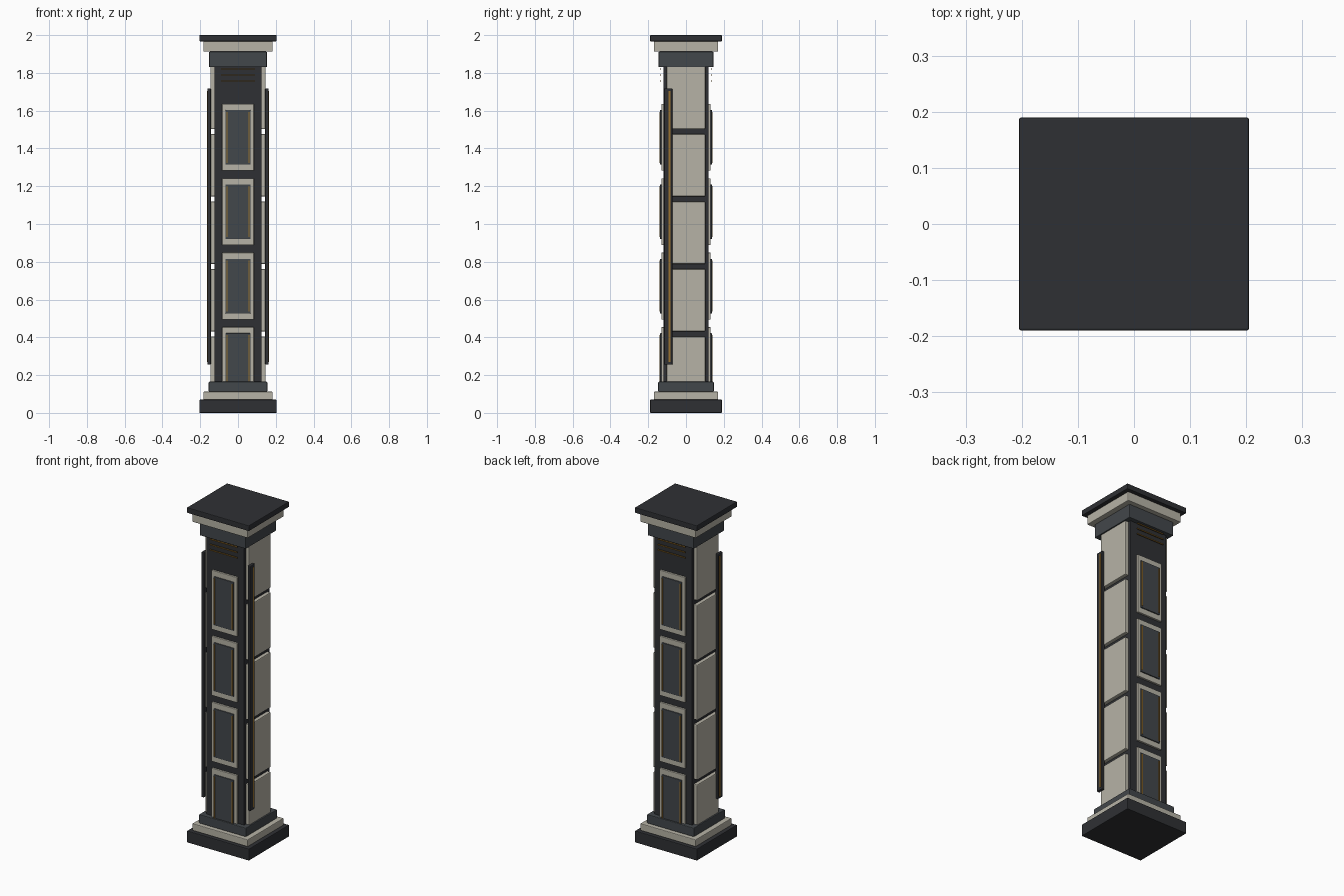
import bpy, bmesh

if "Cube" in bpy.data.objects:
    bpy.data.objects.remove(bpy.data.objects["Cube"])


def material(name, rgb):
    m = bpy.data.materials.new(name)
    m.diffuse_color = (*rgb, 1)
    m.use_nodes = True
    m.node_tree.nodes["Principled BSDF"].inputs["Base Color"].default_value = m.diffuse_color
    return m


DARK = material("charcoal", (0.028, 0.030, 0.034))
SLATE = material("slate", (0.055, 0.063, 0.070))
CREAM = material("cream", (0.47, 0.45, 0.38))
GOLD = material("gold", (0.32, 0.17, 0.03))


def box(name, x, y, z, mat, bevel=0.0):
    """Box from (min, max) ranges on each axis, with an optional chamfer."""
    bm = bmesh.new()
    bmesh.ops.create_cube(bm, size=1)
    for v in bm.verts:
        v.co = [r[0] + (c + 0.5) * (r[1] - r[0]) for c, r in zip(v.co, (x, y, z))]
    if bevel:
        bmesh.ops.bevel(bm, geom=bm.edges[:], offset=bevel, segments=2,
                        profile=0.5, affect='EDGES')
    me = bpy.data.meshes.new(name)
    bm.to_mesh(me)
    bm.free()
    me.materials.append(mat)
    ob = bpy.data.objects.new(name, me)
    bpy.context.collection.objects.link(ob)
    return ob


def sym(h):
    return (-h, h)


def span(side, a, b):
    return tuple(sorted((side * a, side * b)))


# Stepped base and capital
for name, hx, hy, z0, z1, mat in (
        ("base_plinth", 0.205, 0.19, 0.0, 0.07, DARK),
        ("base_step", 0.183, 0.17, 0.07, 0.112, CREAM),
        ("base_collar", 0.155, 0.147, 0.112, 0.165, SLATE),
        ("capital_collar", 0.153, 0.145, 1.83, 1.912, SLATE),
        ("capital_step", 0.183, 0.17, 1.912, 1.967, CREAM),
        ("capital_slab", 0.205, 0.19, 1.967, 2.0, DARK)):
    box(name, sym(hx), sym(hy), (z0, z1), mat, 0.004)

# Shaft core
box("shaft_core", sym(0.125), sym(0.12), (0.11, 1.84), DARK, 0.004)

# Front and back: framed panels with gold edge strips, and gold lines on top
for s, face in ((-1, "front"), (1, "back")):
    for i in range(4):
        zc = 0.277 + i * 0.394
        box(f"{face}_frame_{i}", sym(0.084), span(s, 0.115, 0.131),
            (max(zc - 0.177, 0.12), zc + 0.177), CREAM, 0.003)
        z0 = max(zc - 0.145, 0.13)
        box(f"{face}_inset_{i}", sym(0.066), span(s, 0.12, 0.137),
            (z0, zc + 0.145), SLATE, 0.003)
        for k in (-1, 1):
            box(f"{face}_gold_strip_{i}", span(k, 0.055, 0.062),
                span(s, 0.13, 0.141), (z0 + 0.01, zc + 0.135), GOLD)
    for i in range(3):
        z = 1.757 + i * 0.032
        box(f"{face}_gold_line_{i}", sym(0.09), span(s, 0.132, 0.138),
            (z - 0.003, z + 0.003), GOLD)

# Left and right: cream cladding with gaps, and a dark bar with a gold inlay
gaps = [0.418 + i * 0.357 for i in range(4)]
lows = [0.12] + [g + 0.0135 for g in gaps]
highs = [g - 0.0135 for g in gaps] + [1.835]
for s, face in ((-1, "left"), (1, "right")):
    for i, zr in enumerate(zip(lows, highs)):
        box(f"{face}_cladding_{i}", span(s, 0.115, 0.146), sym(0.102), zr, CREAM, 0.005)
    box(f"{face}_bar", span(s, 0.144, 0.162), (-0.116, -0.072), (0.255, 1.718), DARK, 0.004)
    box(f"{face}_bar_inlay", span(s, 0.155, 0.164), (-0.092, -0.082), (0.27, 1.703), GOLD)
